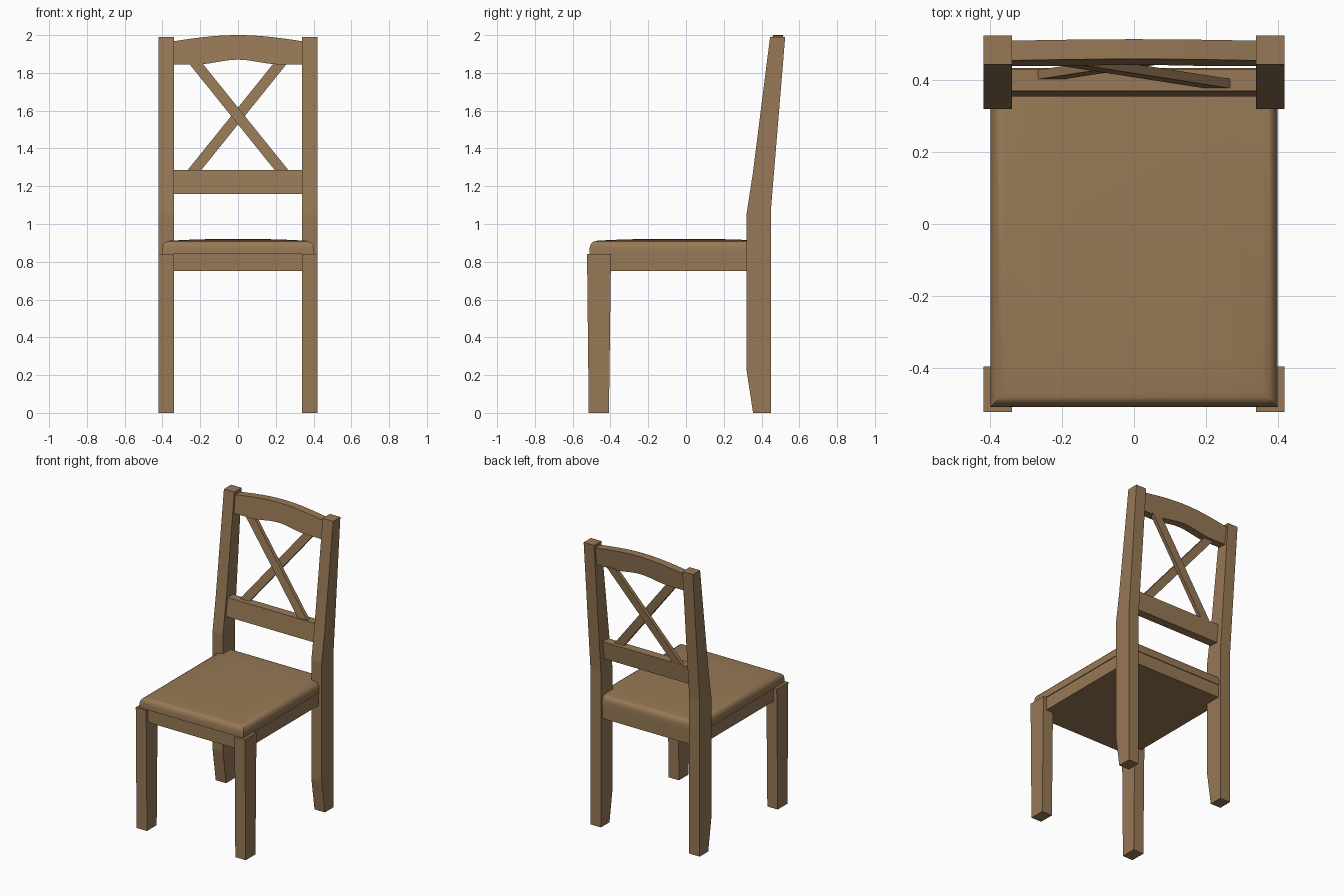
import bpy, bmesh, math

if "Cube" in bpy.data.objects:
    bpy.data.objects.remove(bpy.data.objects["Cube"])

wood = bpy.data.materials.new("brown wood")
wood.diffuse_color = (0.31, 0.19, 0.092, 1)
wood.use_nodes = True
wood.node_tree.nodes["Principled BSDF"].inputs["Base Color"].default_value = wood.diffuse_color


def finish(bm, name):
    bmesh.ops.recalc_face_normals(bm, faces=bm.faces)
    me = bpy.data.meshes.new(name)
    bm.to_mesh(me)
    bm.free()
    me.materials.append(wood)
    ob = bpy.data.objects.new(name, me)
    bpy.context.collection.objects.link(ob)
    return ob


def loft(rings, name):
    """Skin a stack of equal-length point rings and cap both ends."""
    bm = bmesh.new()
    vs = [[bm.verts.new(p) for p in r] for r in rings]
    n = len(vs[0])
    for a, b in zip(vs, vs[1:]):
        for i in range(n):
            j = (i + 1) % n
            bm.faces.new((a[i], a[j], b[j], b[i]))
    bm.faces.new(vs[0])
    bm.faces.new(vs[-1])
    return finish(bm, name)


def side_profile(pts, x0, x1, name):
    return loft([[(x, y, z) for y, z in pts] for x in (x0, x1)], name)


def leaning_panel(pts, offset, depth, name):
    """Extrude an x-z outline backwards, sheared to follow the back's lean."""
    def y(z):
        return 0.37 + offset + 0.125 * (z - 1.28)
    return loft([[(x, y(z) + d, z) for x, z in pts] for d in (0, depth)], name)


def rect(x, y0, y1, z, inset=0):
    x, y0, y1 = x - inset, y0 + inset, y1 - inset
    return [(-x, y0, z), (x, y0, z), (x, y1, z), (-x, y1, z)]


# Legs, both sides
back_leg = [(0.355, 0), (0.45, 0), (0.45, 1.08), (0.525, 1.99), (0.445, 1.99),
            (0.354, 1.27), (0.32, 1.05), (0.32, 0.23)]
front_leg = [(-0.515, 0), (-0.408, 0), (-0.397, 0.842), (-0.524, 0.842)]
for s, side in ((-1, "left"), (1, "right")):
    side_profile(back_leg, s * 0.34, s * 0.42, "back_leg_" + side)
    side_profile(front_leg, s * 0.34, s * 0.42, "front_leg_" + side)

# Apron under the seat
loft([rect(0.395, -0.502, 0.43, z) for z in (0.75, 0.842)], "apron")

# Cushioned seat with rounded rim and a slight dome
rim = [(0, 0.84), (0, 0.873), (0.004, 0.89), (0.013, 0.902), (0.026, 0.909),
       (0.042, 0.912), (0.15, 0.917), (0.25, 0.92)]
seat = loft([rect(0.40, -0.51, 0.435, z, i) for i, z in rim], "seat")
bpy.context.view_layer.objects.active = seat
seat.select_set(True)
bpy.ops.object.shade_smooth_by_angle(angle=math.radians(35))

# Lower back rail
leaning_panel([(-0.345, 1.16), (0.345, 1.16), (0.345, 1.285), (-0.345, 1.285)],
              0, 0.06, "lower_back_rail")

# Arched top rail
N = 20
xs = [-0.345 + 0.69 * i / N for i in range(N + 1)]
top = [(x, 1.967 + 0.033 * math.cos(x / 0.345 * math.pi / 2)) for x in xs]
low = [(x, 1.845 + 0.0125 * (1 + math.cos(math.pi * min(1, abs(x) / 0.22))))
       for x in xs]
leaning_panel(low + top[::-1], 0, 0.055, "top_back_rail")

# Crossed slats, one just behind the other
for s, off, name in ((1, 0.008, "front_cross_slat"), (-1, 0.033, "rear_cross_slat")):
    leaning_panel([(s * -0.264, 1.855), (s * -0.192, 1.855),
                   (s * 0.275, 1.275), (s * 0.203, 1.275)], off, 0.026, name)
